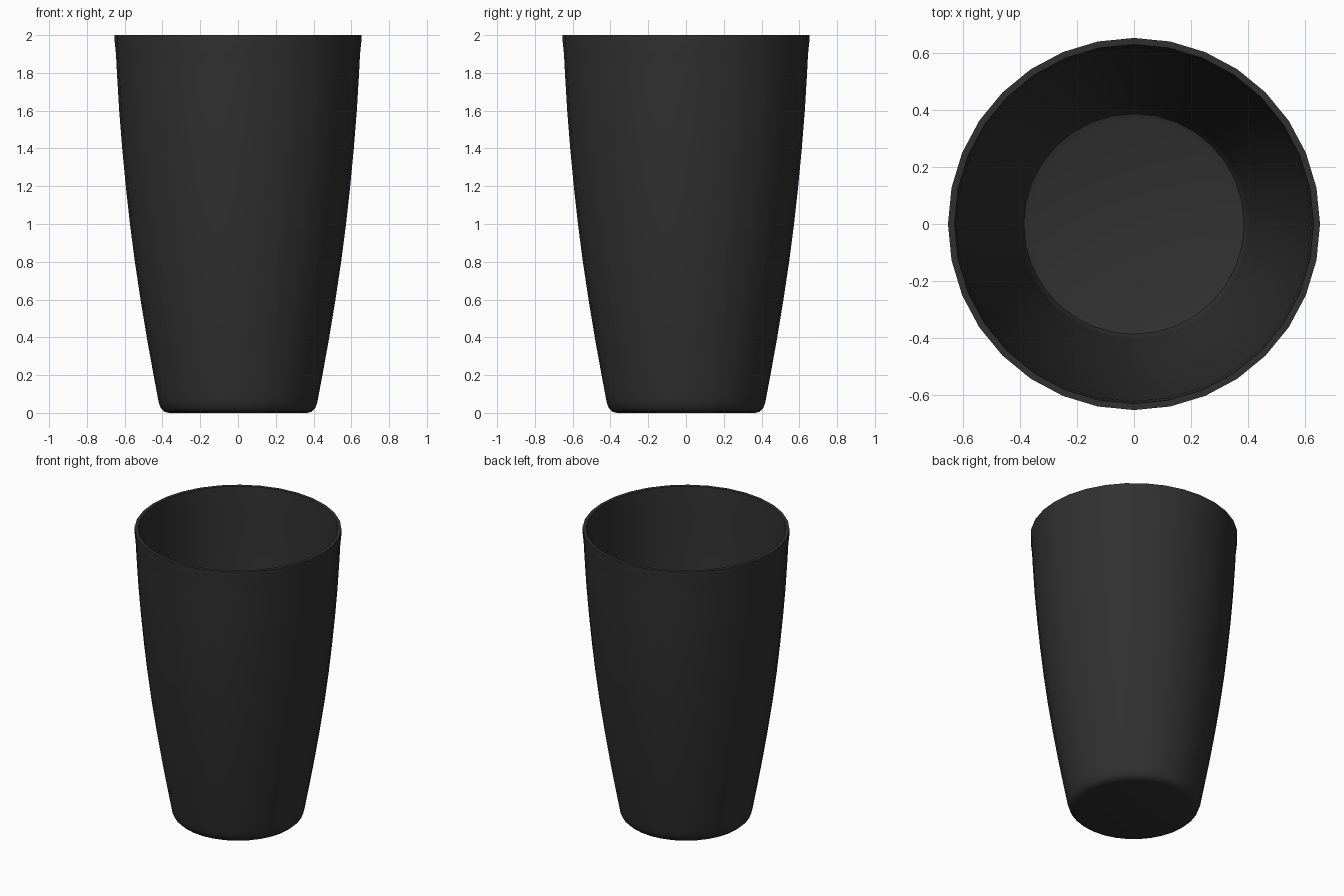
import bpy, bmesh, math

cube = bpy.data.objects.get("Cube")
if cube:
    bpy.data.objects.remove(cube, do_unlink=True)

SEGMENTS = 32
WALL = 0.024

# Charcoal plastic
charcoal = bpy.data.materials.new("charcoal")
charcoal.use_nodes = True
colour = (0.03, 0.03, 0.03, 1)
charcoal.diffuse_color = colour
bsdf = charcoal.node_tree.nodes["Principled BSDF"]
bsdf.inputs["Base Color"].default_value = colour
bsdf.inputs["Roughness"].default_value = 0.6

# Curved side wall as (radius, height), shared by the outside and the inside
side = [(0.43, 0.11), (0.447, 0.2), (0.483, 0.4), (0.516, 0.6), (0.546, 0.8),
        (0.572, 1.0), (0.594, 1.2), (0.613, 1.4), (0.629, 1.6), (0.641, 1.8),
        (0.646, 1.9)]
foot = [(0.365, 0), (0.388, 0.006), (0.408, 0.024), (0.42, 0.055)]
lip = [(0.653, 1.965), (0.653, 2.0), (0.63, 2.0), (0.627, 1.96)]
inside = [(r - WALL, z) for r, z in reversed(side)]
floor = [(0.4, 0.06), (0.387, 0.036), (0.365, 0.028)]
profile = foot + side + lip + inside + floor


def lathe(name, points, material):
    """Spin a profile around z, closing both ends with flat discs."""
    bm = bmesh.new()
    rings = []
    for r, z in points:
        angles = [math.tau * i / SEGMENTS for i in range(SEGMENTS)]
        rings.append([bm.verts.new((r * math.cos(a), r * math.sin(a), z))
                      for a in angles])
    for low, high in zip(rings, rings[1:]):
        for i in range(SEGMENTS):
            j = (i + 1) % SEGMENTS
            bm.faces.new((low[i], low[j], high[j], high[i]))
    bm.faces.new(reversed(rings[0]))
    bm.faces.new(rings[-1])
    mesh = bpy.data.meshes.new(name)
    bm.to_mesh(mesh)
    bm.free()
    mesh.materials.append(material)
    obj = bpy.data.objects.new(name, mesh)
    bpy.context.collection.objects.link(obj)
    return obj


# Tumbler body, with soft shading and a crisp rim
cup = lathe("cup", profile, charcoal)
bpy.ops.object.select_all(action="DESELECT")
cup.select_set(True)
bpy.context.view_layer.objects.active = cup
bpy.ops.object.shade_smooth_by_angle(angle=math.radians(40))
